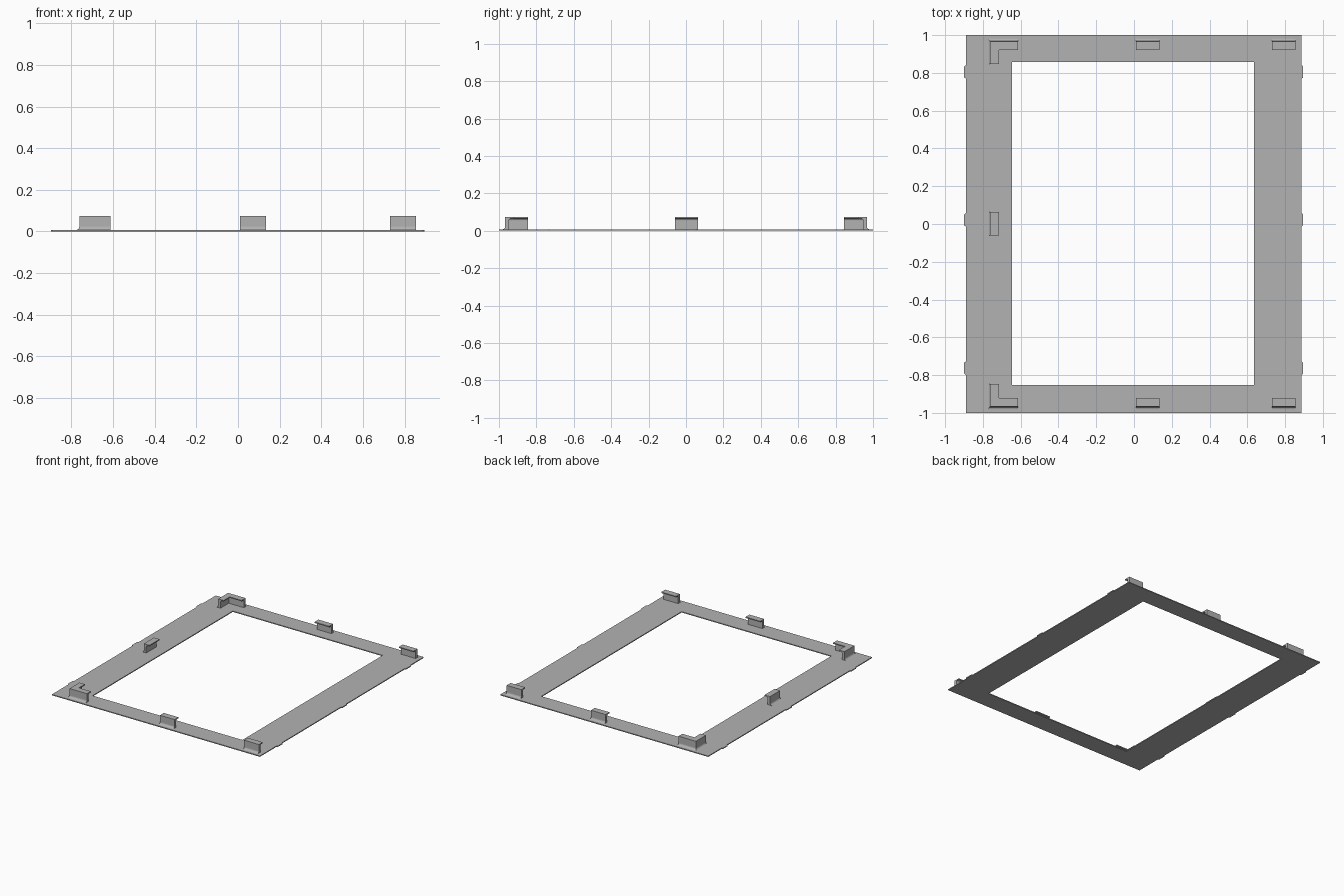
import bpy, bmesh
from math import cos, sin, pi
from mathutils import Vector

cube = bpy.data.objects.get("Cube")
if cube:
    bpy.data.objects.remove(cube, do_unlink=True)

grey = bpy.data.materials.new("Plain grey")
grey.use_nodes = True
grey.diffuse_color = (0.45, 0.45, 0.45, 1)
grey.node_tree.nodes["Principled BSDF"].inputs["Base Color"].default_value = grey.diffuse_color

T = 0.007      # plate thickness
TOP = 0.074    # clip height


def finish(name, bm):
    bmesh.ops.recalc_face_normals(bm, faces=bm.faces)
    mesh = bpy.data.meshes.new(name)
    bm.to_mesh(mesh)
    bm.free()
    mesh.materials.append(grey)
    obj = bpy.data.objects.new(name, mesh)
    bpy.context.collection.objects.link(obj)
    return obj


def arc(cx, cz, r, start, end, n=5):
    angles = [(start + (end - start) * i / n) * pi / 180 for i in range(n + 1)]
    return [(cx + r * cos(a), cz + r * sin(a)) for a in angles]


# Clip section as (inward offset, height): flared foot, wall, overhanging lip
R = 0.016
section = arc(0, T + R, R, -90, 0)
section += [(R, TOP), (0.063, TOP), (0.063, TOP - 0.008)]
section += arc(0.048, TOP - 0.02, 0.012, 90, 180)
section += [(0.036, T)]


def clip(name, path):
    """Sweep the clip section along a path, with a mitre at any corner."""
    pts = [Vector(p) for p in path]
    normals = []
    for a, b in zip(pts, pts[1:]):
        d = (b - a).normalized()
        normals.append(Vector((-d.y, d.x)))
    bm = bmesh.new()
    rings = []
    for i, p in enumerate(pts):
        n0, n1 = normals[max(i - 1, 0)], normals[min(i, len(normals) - 1)]
        inward = (n0 + n1) / (1 + n0.dot(n1))
        rings.append([bm.verts.new((*(p + inward * o), z)) for o, z in section])
    count = len(section)
    for a, b in zip(rings, rings[1:]):
        for j in range(count):
            k = (j + 1) % count
            bm.faces.new((a[j], a[k], b[k], b[j]))
    bm.faces.new(rings[0])
    bm.faces.new(rings[-1])
    finish(name, bm)


def prism(name, outline):
    bm = bmesh.new()
    face = bm.faces.new([bm.verts.new((x, y, 0)) for x, y in outline])
    up = bmesh.ops.extrude_face_region(bm, geom=[face])["geom"]
    bmesh.ops.translate(bm, vec=(0, 0, T), verts=[v for v in up if isinstance(v, bmesh.types.BMVert)])
    finish(name, bm)


# Flat frame with a rectangular window
bm = bmesh.new()
loops = []
for x0, x1, y0, y1 in ((-0.89, 0.887, -1, 1), (-0.645, 0.635, -0.853, 0.858)):
    for z in (0, T):
        loops.append([bm.verts.new((x, y, z)) for x, y in ((x0, y0), (x1, y0), (x1, y1), (x0, y1))])
out_low, out_high, in_low, in_high = loops
for a, b in ((out_low, out_high), (out_high, in_high), (in_high, in_low), (in_low, out_low)):
    for i in range(4):
        j = (i + 1) % 4
        bm.faces.new((a[i], a[j], b[j], b[i]))
finish("frame_plate", bm)

# Small chamfered tabs on the two long edges
for side, edge, word in ((-1, -0.89, "right"), (1, 0.887, "left")):
    for y, place in ((-0.763, "front"), (0.022, "middle"), (0.805, "back")):
        tip = edge + side * 0.009
        prism(f"{word}_{place}_tab", [(edge, y - 0.036), (tip, y - 0.029),
                                      (tip, y + 0.029), (edge, y + 0.036)])

# Straight clips along front and back, and corner clips on the right
Y, X = 0.983, -0.778
for side, word in ((-1, "front"), (1, "back")):
    for x0, x1, place in ((0.01, 0.135, "middle"), (0.73, 0.855, "left")):
        path = [(x0, side * Y), (x1, side * Y)]
        clip(f"{word}_{place}_clip", path if side < 0 else path[::-1])
    path = [(X, side * 0.846), (X, side * Y), (-0.613, side * Y)]
    clip(f"{word}_corner_clip", path if side < 0 else path[::-1])

# Single clip in the middle of the right edge
clip("right_middle_clip", [(X, 0.063), (X, -0.06)])
